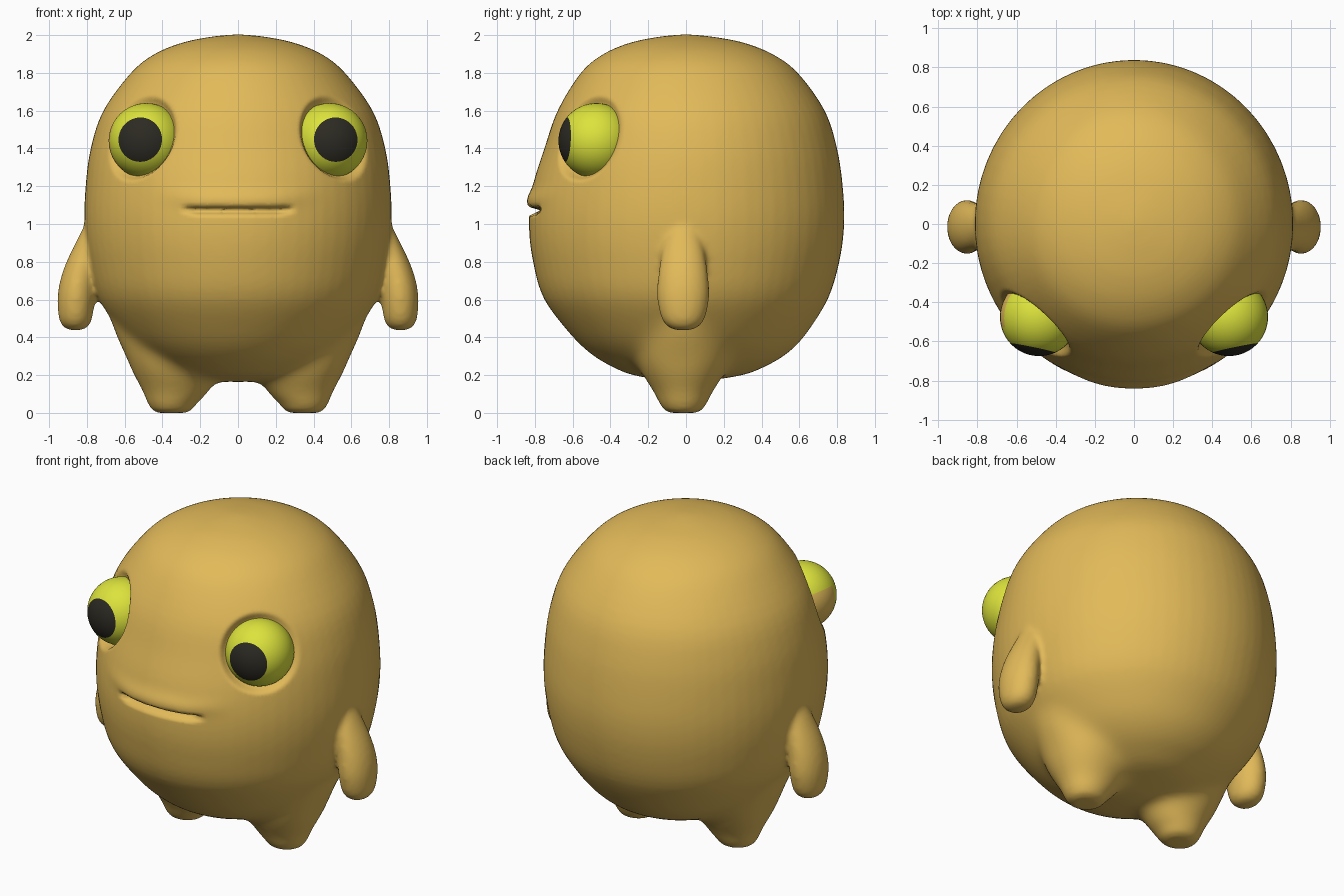
import bpy, bmesh, math
from mathutils import Vector

if "Cube" in bpy.data.objects:
    bpy.data.objects.remove(bpy.data.objects["Cube"])


def material(name, rgb):
    m = bpy.data.materials.new(name)
    m.diffuse_color = (*rgb, 1)
    m.use_nodes = True
    m.node_tree.nodes["Principled BSDF"].inputs["Base Color"].default_value = m.diffuse_color
    return m


SKIN = material("mustard skin", (0.76, 0.49, 0.10))
IRIS = material("lime eye", (0.72, 0.77, 0.045))
PUPIL = material("dark pupil", (0.025, 0.023, 0.016))


def refine(rows, steps=4):
    """Catmull-Rom interpolation between profile rows."""
    out = []
    for i in range(len(rows) - 1):
        p0, p1 = rows[max(i - 1, 0)], rows[i]
        p2, p3 = rows[i + 1], rows[min(i + 2, len(rows) - 1)]
        for s in range(steps):
            t = s / steps
            out.append([0.5 * (2 * b + (c - a) * t + (2 * a - 5 * b + 4 * c - d) * t * t
                               + (3 * b - a - 3 * c + d) * t ** 3)
                        for a, b, c, d in zip(p0, p1, p2, p3)])
    return out + [list(rows[-1])]


def loft(bm, rows, cy=0.0, side=1, n=64):
    """Closed loft; rows are (z, centre x, half width, front depth, back depth)."""
    rings = []
    for z, cx, rx, rf, rb in refine(rows):
        ring = []
        for k in range(n):
            a = 2 * math.pi * k / n
            s = math.sin(a)
            ring.append(bm.verts.new((side * (cx + rx * math.cos(a)),
                                      cy + s * (rb if s > 0 else rf), z)))
        rings.append(ring)
    for lo, hi in zip(rings, rings[1:]):
        for k in range(n):
            j = (k + 1) % n
            bm.faces.new((lo[k], lo[j], hi[j], hi[k]))
    bm.faces.new(rings[0][::-1])
    bm.faces.new(rings[-1])


# Torso, legs and arms as overlapping closed shells
TORSO = [(0.163, 0, 0.06, 0.06, 0.06), (0.2, 0, 0.28, 0.29, 0.31), (0.25, 0, 0.395, 0.405, 0.43),
         (0.3, 0, 0.48, 0.49, 0.52), (0.4, 0, 0.595, 0.6, 0.625), (0.6, 0, 0.735, 0.75, 0.75),
         (0.8, 0, 0.79, 0.81, 0.812), (1.0, 0, 0.813, 0.832, 0.838), (1.2, 0, 0.807, 0.812, 0.83),
         (1.4, 0, 0.78, 0.75, 0.8), (1.6, 0, 0.713, 0.68, 0.735), (1.8, 0, 0.567, 0.557, 0.592),
         (1.9, 0, 0.442, 0.437, 0.457), (1.96, 0, 0.295, 0.295, 0.305),
         (1.99, 0, 0.15, 0.15, 0.15), (2.003, 0, 0.03, 0.03, 0.03)]
LEG = [(0, 0.35, 0.075, 0.065, 0.065), (0.015, 0.35, 0.105, 0.1, 0.1), (0.06, 0.345, 0.137, 0.13, 0.13),
       (0.12, 0.328, 0.183, 0.165, 0.165), (0.2, 0.335, 0.22, 0.215, 0.215), (0.3, 0.375, 0.222, 0.245, 0.245),
       (0.45, 0.435, 0.228, 0.22, 0.22), (0.62, 0.45, 0.25, 0.18, 0.18)]
ARM = [(0.437, 0.86, 0.03, 0.04, 0.04), (0.455, 0.86, 0.065, 0.08, 0.08), (0.5, 0.86, 0.088, 0.115, 0.115),
       (0.6, 0.857, 0.099, 0.137, 0.137), (0.7, 0.846, 0.096, 0.135, 0.135),
       (0.8, 0.823, 0.085, 0.122, 0.122), (0.9, 0.795, 0.065, 0.1, 0.1), (1.0, 0.77, 0.04, 0.06, 0.06)]

bm = bmesh.new()
loft(bm, TORSO)
for side in (1, -1):
    loft(bm, LEG, -0.015, side)
    loft(bm, ARM, -0.015, side)
bmesh.ops.recalc_face_normals(bm, faces=bm.faces)
mesh = bpy.data.meshes.new("body")
bm.to_mesh(mesh)
bm.free()
body = bpy.data.objects.new("body", mesh)
bpy.context.collection.objects.link(body)


def bake():
    """Apply the body's modifiers."""
    dg = bpy.context.evaluated_depsgraph_get()
    dg.update()
    body.data = bpy.data.meshes.new_from_object(body.evaluated_get(dg))
    body.modifiers.clear()
    return body.data


def smoothstep(a, b, x):
    t = min(max((x - a) / (b - a), 0), 1)
    return t * t * (3 - 2 * t)


# Fuse the shells into one soft skin
remesh = body.modifiers.new("fuse", 'REMESH')
remesh.mode = 'VOXEL'
remesh.voxel_size = 0.015
soften = body.modifiers.new("soften", 'SMOOTH')
soften.factor = 0.5
soften.iterations = 12
fused = bake()

# Extra blending where the legs flow into the belly
hips = body.vertex_groups.new(name="hips")
for v in fused.vertices:
    x, z = abs(v.co.x), v.co.z
    w = smoothstep(0.05, 0.14, z) * (1 - smoothstep(0.45, 0.6, z)) * (1 - smoothstep(0.68, 0.74, x))
    if w > 0:
        hips.add([v.index], w, 'REPLACE')
blend = body.modifiers.new("blend", 'SMOOTH')
blend.factor = 0.5
blend.iterations = 90
blend.vertex_group = "hips"
fused = bake()
fused.name = "body"

EYE_R = 0.2
eyes = [(s, Vector((s * 0.485, -0.475, 1.44)), Vector((s * 0.6, -0.74, 0.28)).normalized())
        for s in (1, -1)]

for v in fused.vertices:
    p = v.co.copy()
    # Flattened eye sockets with a raised rim
    for s, c, n in eyes:
        d = p - c
        h = d.dot(n) - 0.015
        if d.length < 0.4 and h > 0:
            t = (d - n * (h + 0.015)).length
            p -= n * h * (1 - smoothstep(0.19, 0.245, t))
    # Mouth groove with a soft upper lip
    if p.y < -0.5 and abs(p.x) < 0.6:
        groove = 1 - smoothstep(0.2, 0.32, abs(p.x))
        lip = 1 - smoothstep(0.1, 0.5, abs(p.x))
        dz = p.z - 1.07 - 0.1 * max(abs(p.x) - 0.2, 0)
        p.y += (groove * 0.065 * math.exp(-(dz / 0.014) ** 2)
                - lip * 0.018 * math.exp(-((dz - 0.06) / 0.05) ** 2))
    v.co = p
fused.materials.clear()
fused.materials.append(SKIN)
for f in fused.polygons:
    f.use_smooth = True
    f.material_index = 0

# Eyeballs, poles aimed along the gaze so the pupil is a clean cap
for s, c, n in eyes:
    bpy.ops.mesh.primitive_uv_sphere_add(segments=40, ring_count=40, radius=EYE_R, location=c)
    eye = bpy.context.object
    eye.name = "right_eye" if s > 0 else "left_eye"
    gaze = Vector((s * 0.2, -0.975, 0.04)).normalized()
    eye.rotation_mode = 'QUATERNION'
    turn = gaze.to_track_quat('Z', 'Y')
    eye.rotation_quaternion = turn
    for m in (IRIS, PUPIL, SKIN):
        eye.data.materials.append(m)
    for f in eye.data.polygons:
        f.use_smooth = True
        f.material_index = int(f.center.z > EYE_R * math.cos(math.radians(36)))
        # Skin-coloured outer corner of the left eye
        w = (turn @ f.center) / EYE_R
        if s < 0 and w.x < -0.65 and w.y > -0.25 and w.z < 0.4:
            f.material_index = 2
